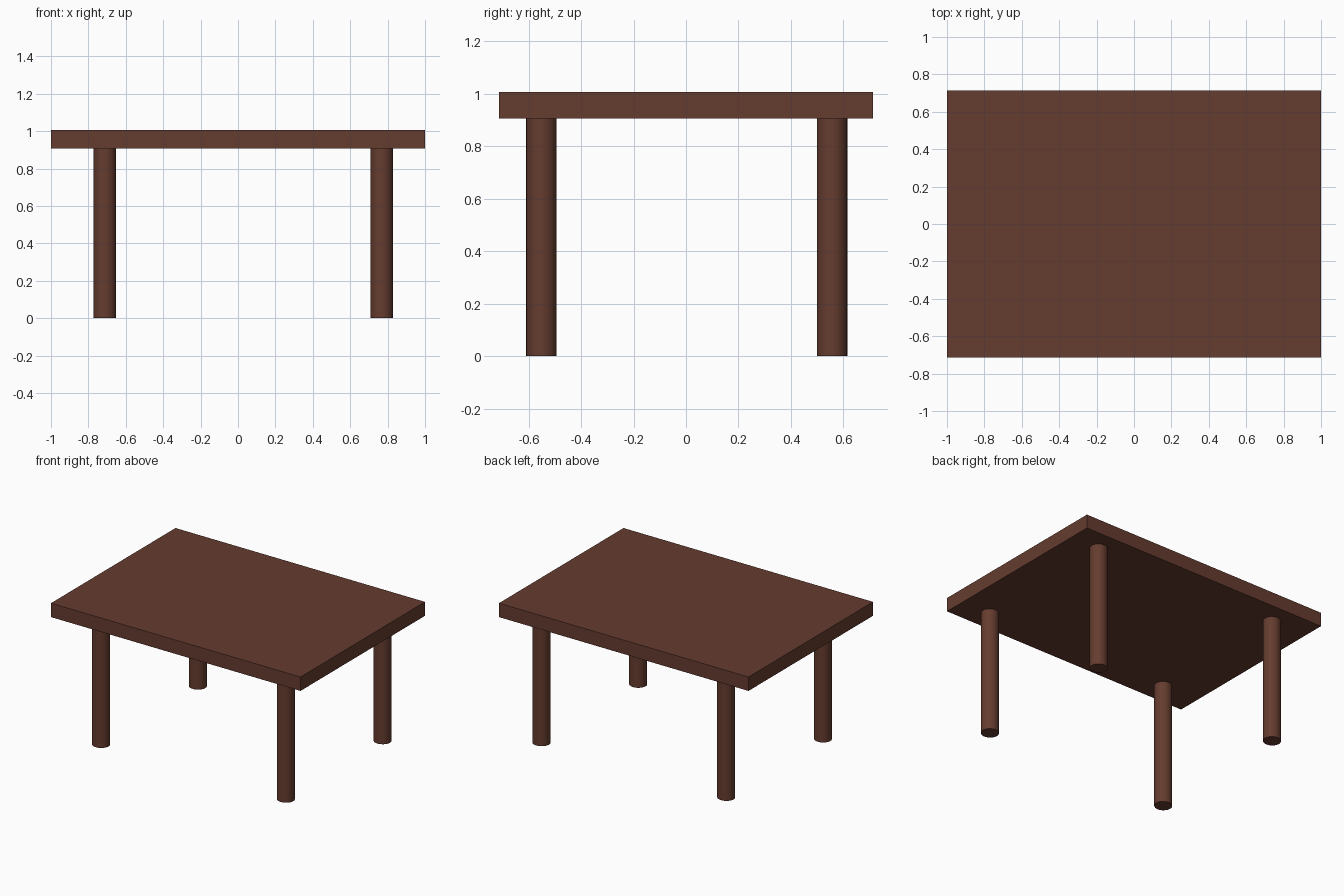
import bpy

if "Cube" in bpy.data.objects:
    bpy.data.objects.remove(bpy.data.objects["Cube"])

wood = bpy.data.materials.new("dark_wood")
wood.diffuse_color = (0.13, 0.045, 0.028, 1)
wood.use_nodes = True
wood.node_tree.nodes["Principled BSDF"].inputs["Base Color"].default_value = wood.diffuse_color

TOP_Z, UNDER_Z = 1.007, 0.906
LEG_RX, LEG_RY = 0.06, 0.058


def finish(name):
    ob = bpy.context.object
    ob.name = name
    bpy.ops.object.transform_apply(location=False, rotation=False, scale=True)
    ob.data.materials.append(wood)
    return ob


# Table top: flat slab
bpy.ops.mesh.primitive_cube_add(size=1, location=(0, 0, (TOP_Z + UNDER_Z) / 2))
bpy.context.object.scale = (2, 1.425, TOP_Z - UNDER_Z)
finish("table_top")

# Four round legs, set slightly off-centre in x
for side, x in (("left", -0.712), ("right", 0.769)):
    for end, y in (("front", -0.551), ("back", 0.557)):
        bpy.ops.mesh.primitive_cylinder_add(
            vertices=32, radius=1, depth=UNDER_Z, location=(x, y, UNDER_Z / 2))
        bpy.context.object.scale = (LEG_RX, LEG_RY, 1)
        finish(f"{end}_{side}_leg")
        bpy.ops.object.shade_smooth_by_angle()
